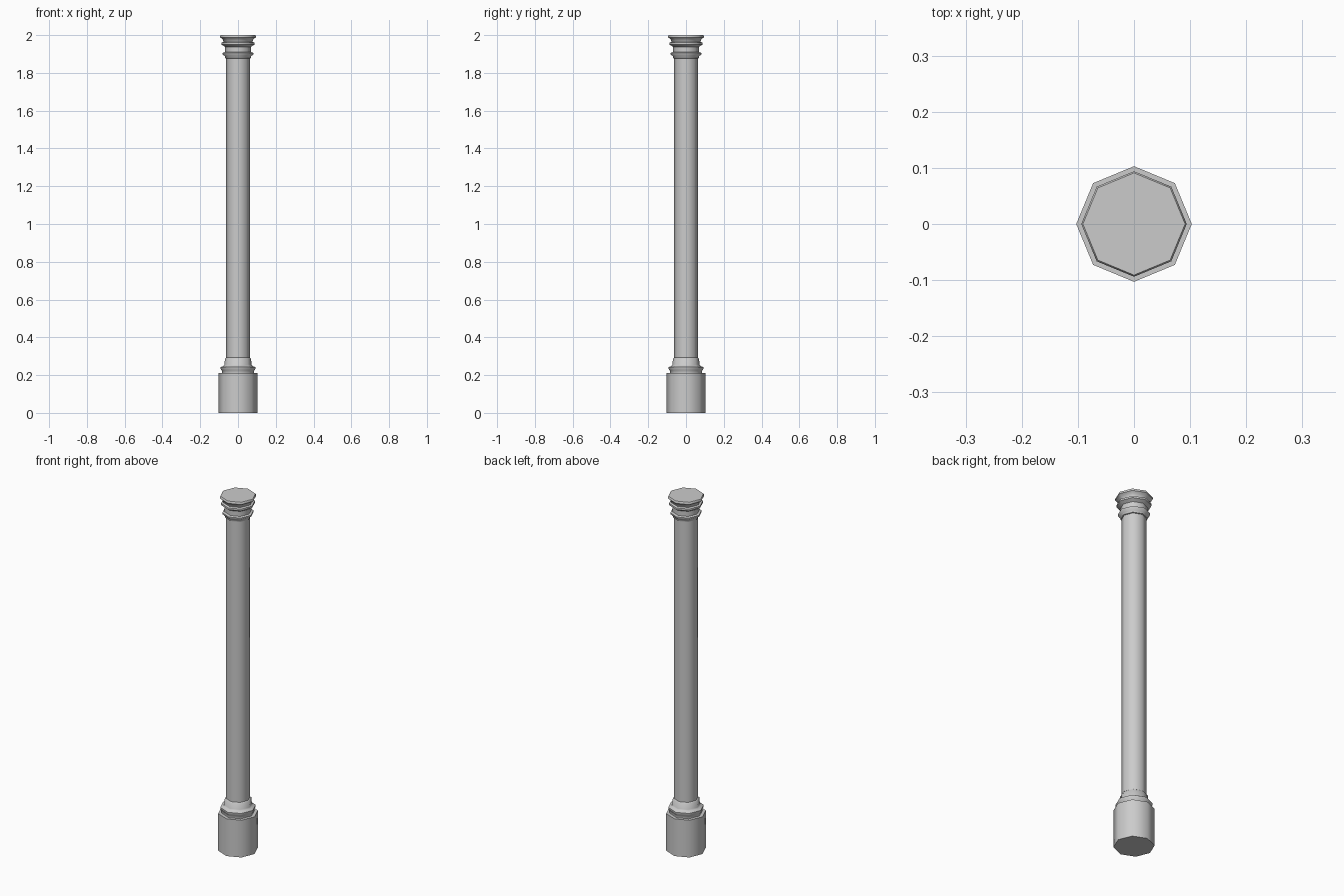
import bpy
import bmesh
from math import cos, sin, tau, radians

cube = bpy.data.objects.get("Cube")
if cube:
    bpy.data.objects.remove(cube, do_unlink=True)

SIDES = 8

stone = bpy.data.materials.new("grey stone")
stone.use_nodes = True
colour = (0.6, 0.6, 0.6, 1)
stone.diffuse_color = colour
stone.node_tree.nodes["Principled BSDF"].inputs["Base Color"].default_value = colour


def turned(name, profile):
    """Turn a (radius, height) profile into a closed octagonal part."""
    bm = bmesh.new()
    rings = [[bm.verts.new((r * cos(tau * i / SIDES), r * sin(tau * i / SIDES), z))
              for i in range(SIDES)] for r, z in profile]
    for low, high in zip(rings, rings[1:]):
        for i in range(SIDES):
            j = (i + 1) % SIDES
            bm.faces.new((low[i], low[j], high[j], high[i]))
    bm.faces.new(rings[0][::-1])
    bm.faces.new(rings[-1])
    mesh = bpy.data.meshes.new(name)
    bm.to_mesh(mesh)
    bm.free()
    mesh.materials.append(stone)
    obj = bpy.data.objects.new(name, mesh)
    bpy.context.collection.objects.link(obj)
    bpy.ops.object.select_all(action="DESELECT")
    obj.select_set(True)
    bpy.context.view_layer.objects.active = obj
    bpy.ops.object.shade_smooth_by_angle(angle=radians(50))
    return obj


# Plain pedestal block
turned("pedestal", [(0.103, 0), (0.103, 0.21)])

# Stepped moulding between pedestal and shaft
turned("base_moulding", [
    (0.085, 0.21), (0.085, 0.224), (0.092, 0.232), (0.092, 0.243),
    (0.077, 0.248), (0.072, 0.256), (0.069, 0.288), (0.063, 0.292)])

# Long straight shaft
turned("shaft", [(0.063, 0.292), (0.063, 1.88)])

# Capital with three flared rings
turned("capital", [
    (0.063, 1.876), (0.068, 1.878), (0.069, 1.888), (0.081, 1.898),
    (0.081, 1.906), (0.069, 1.91), (0.069, 1.938), (0.088, 1.95),
    (0.088, 1.96), (0.077, 1.964), (0.081, 1.978), (0.094, 1.988),
    (0.094, 1.996), (0.091, 2.0)])
